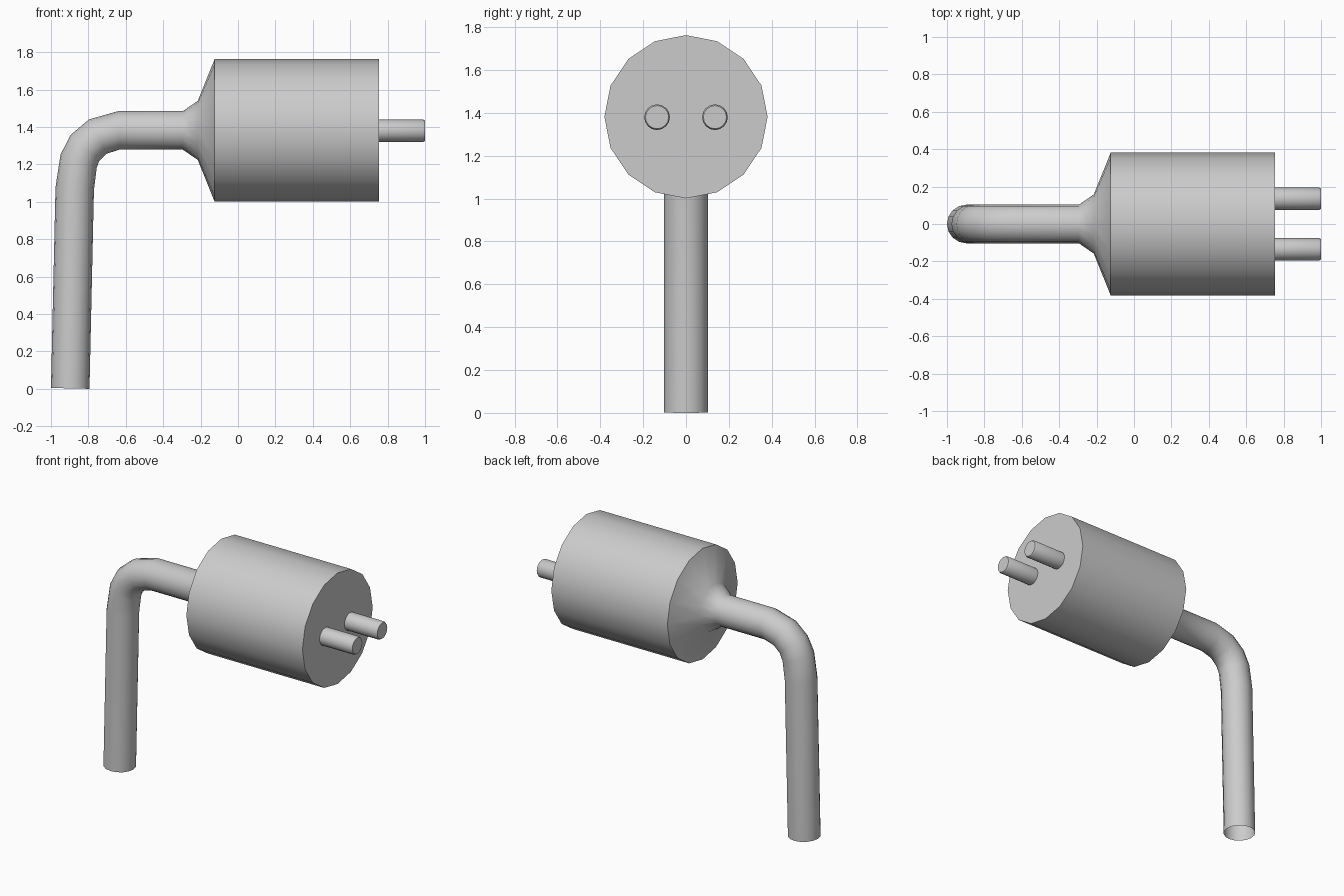
import bpy, bmesh
from math import sin, cos, pi, radians
from mathutils import Vector

if "Cube" in bpy.data.objects:
    bpy.data.objects.remove(bpy.data.objects["Cube"])

AXIS_Z = 1.382


def loft(name, rings, sides, y=0.0, cap_start=False, cap_end=False):
    """Skin rings given as (x, z, radius, downward turn in degrees)."""
    bm = bmesh.new()
    loops = []
    for x, z, r, turn in rings:
        a = radians(turn)
        up = Vector((-sin(a), 0, cos(a)))
        side = Vector((0, 1, 0))
        c = Vector((x, y, z))
        loops.append([bm.verts.new(c + r * (cos(t) * up + sin(t) * side))
                      for t in (2 * pi * i / sides for i in range(sides))])
    for a, b in zip(loops, loops[1:]):
        for i in range(sides):
            j = (i + 1) % sides
            bm.faces.new((a[i], a[j], b[j], b[i]))
    if cap_start:
        bm.faces.new(loops[0])
    if cap_end:
        bm.faces.new(loops[-1])
    bmesh.ops.recalc_face_normals(bm, faces=bm.faces)
    mesh = bpy.data.meshes.new(name)
    bm.to_mesh(mesh)
    bm.free()
    obj = bpy.data.objects.new(name, mesh)
    bpy.context.collection.objects.link(obj)
    bpy.ops.object.select_all(action='DESELECT')
    obj.select_set(True)
    bpy.context.view_layer.objects.active = obj
    bpy.ops.object.shade_smooth_by_angle(angle=radians(40))
    return obj


# Plug body, tapered neck and bent cable, open at the cable's lower end
loft("plug_body_and_cable", [
    (0.755, AXIS_Z, 0.381, 0),
    (-0.125, AXIS_Z, 0.381, 0),
    (-0.215, AXIS_Z, 0.158, 0),
    (-0.295, AXIS_Z, 0.103, 0),
    (-0.637, AXIS_Z, 0.103, 2),
    (-0.750, 1.349, 0.103, 27),
    (-0.818, 1.289, 0.103, 48),
    (-0.852, 1.218, 0.103, 70),
    (-0.873, 1.070, 0.103, 86),
    (-0.897, 0.0025, 0.103, 88.7),
], 16, cap_start=True)

# Two contact pins with slightly chamfered tips
for label, y in (("front", -0.135), ("back", 0.135)):
    loft(label + "_pin", [
        (0.755, 1.38, 0.060, 0),
        (0.990, 1.38, 0.060, 0),
        (1.000, 1.38, 0.054, 0),
    ], 16, y=y, cap_end=True)
